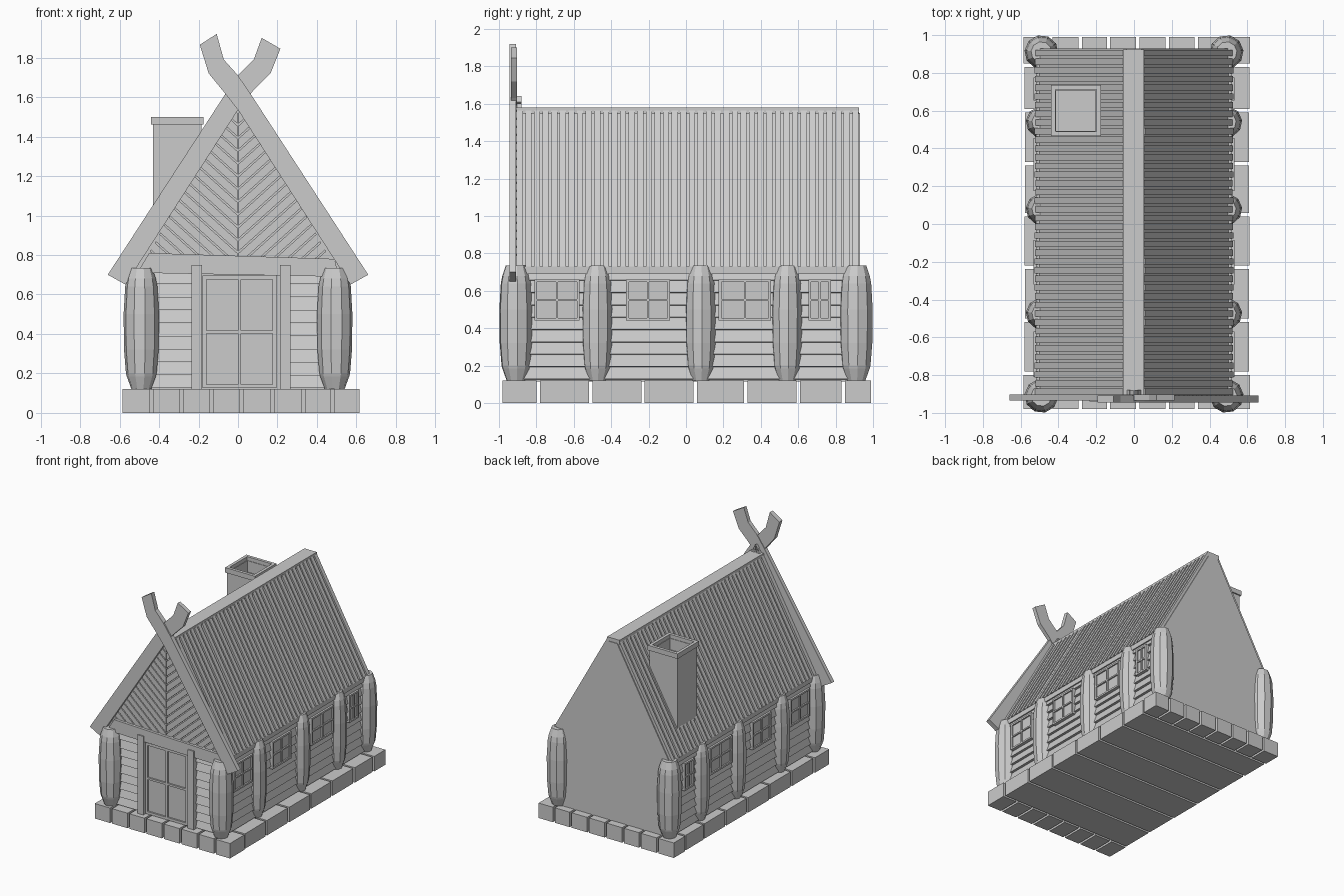
import bpy, bmesh, math, random
from mathutils import Vector

if "Cube" in bpy.data.objects:
    bpy.data.objects.remove(bpy.data.objects["Cube"])

random.seed(4)
XZ = lambda u, v, d: (u, d, v)      # profile in x-z, depth along y
YZ = lambda u, v, d: (d, u, v)      # profile in y-z, depth along x


def prism(bm, pts, d0, d1, f=XZ):
    a = [bm.verts.new(f(u, v, d0)) for u, v in pts]
    b = [bm.verts.new(f(u, v, d1)) for u, v in pts]
    n = len(pts)
    bm.faces.new(a)
    bm.faces.new(b[::-1])
    for i in range(n):
        bm.faces.new((a[i], b[i], b[(i + 1) % n], a[(i + 1) % n]))


def box(bm, u0, u1, v0, v1, d0, d1, f=XZ):
    prism(bm, [(u0, v0), (u1, v0), (u1, v1), (u0, v1)], d0, d1, f)


def finish(bm, name, mirror=False):
    if mirror:
        new = bmesh.ops.duplicate(bm, geom=bm.verts[:] + bm.edges[:] + bm.faces[:])["geom"]
        for v in new:
            if isinstance(v, bmesh.types.BMVert):
                v.co.x *= -1
    bmesh.ops.recalc_face_normals(bm, faces=bm.faces[:])
    me = bpy.data.meshes.new(name)
    bm.to_mesh(me)
    bm.free()
    ob = bpy.data.objects.new(name, me)
    bpy.context.collection.objects.link(ob)
    return ob


def panes(bm, u0, u1, v0, v1, d_glass, d_frame, d_back, w, f):
    """Four-pane frame: glass plate, border and cross bars."""
    um, vm, h = (u0 + u1) / 2, (v0 + v1) / 2, w * 0.4
    box(bm, u0, u1, v0, v1, d_back, d_glass, f)
    for a, b in ((u0, u0 + w), (um - h, um + h), (u1 - w, u1)):
        box(bm, a, b, v0, v1, d_back, d_frame, f)
    for a, b in ((v0, v0 + w), (vm - h, vm + h), (v1 - w, v1)):
        box(bm, u0, u1, a, b, d_back, d_frame, f)


# Stone foundation: full-width slabs, with small blocks at both ends
bm = bmesh.new()
ys = [-0.98, -0.79, -0.51, -0.23, 0.05, 0.32, 0.60, 0.84, 0.99]
xs = [-0.585, -0.44, -0.285, -0.135, 0.02, 0.175, 0.33, 0.48, 0.615]
g = 0.009
for j in range(8):
    y0, y1 = ys[j] + g * (j > 0), ys[j + 1] - g * (j < 7)
    if j in (0, 7):
        for i in range(8):
            box(bm, xs[i] + g * (i > 0), xs[i + 1] - g * (i < 7), 0, 0.12, y0, y1)
    else:
        o = random.uniform(-0.008, 0.0)
        box(bm, xs[0] - o, xs[-1] + o, 0, 0.12, y0, y1)
finish(bm, "foundation_stones")

# House body
bm = bmesh.new()
prism(bm, [(-0.5, 0.115), (0.5, 0.115), (0.5, 0.73), (0.04, 1.55), (-0.04, 1.55), (-0.5, 0.73)], -0.89, 0.93)
finish(bm, "house_body")

# Lapped siding on long walls and front wall
bm = bmesh.new()
bf = bmesh.new()
for k in range(9):
    z0 = 0.125 + k * 0.066
    z1 = z0 + 0.064
    prism(bm, [(0.49, z0), (0.518, z0 + 0.004), (0.503, z1), (0.49, z1)], -0.89, 0.925)
    for a, b in ((-0.47, -0.22), (0.25, 0.47)):
        t = random.uniform(-0.004, 0.004)
        prism(bf, [(-0.88, z0 + t), (-0.912, z0 + t), (-0.894, z1), (-0.88, z1)], a, b, YZ)
finish(bm, "side_siding", True)
finish(bf, "front_siding")

# Faceted log posts
profile = [(0.05, 0.12), (0.074, 0.185), (0.078, 0.2), (0.088, 0.32), (0.09, 0.5),
           (0.082, 0.64), (0.074, 0.68), (0.055, 0.735)]
bm = bmesh.new()
N = 10
for y in (-0.91, -0.475, 0.078, 0.54, 0.91):
    s = 1.0 if abs(y) > 0.9 else 0.92
    rings = []
    for r, z in profile:
        rings.append([bm.verts.new((0.49 + r * s * math.cos(2 * math.pi * i / N + 0.1),
                                    y + r * s * math.sin(2 * math.pi * i / N + 0.1), z)) for i in range(N)])
    for a, b in zip(rings, rings[1:]):
        for i in range(N):
            bm.faces.new((a[i], a[(i + 1) % N], b[(i + 1) % N], b[i]))
    bm.faces.new(rings[0])
    bm.faces.new(rings[-1])
finish(bm, "log_posts", True)

# Side windows
bm = bmesh.new()
for a, b in ((-0.81, -0.57), (-0.32, -0.085), (0.175, 0.455), (0.655, 0.775)):
    panes(bm, a, b, 0.44, 0.66, 0.522, 0.533, 0.49, 0.014, YZ)
finish(bm, "side_windows", True)

# Eave plate above the windows
bm = bmesh.new()
box(bm, 0.49, 0.52, 0.69, 0.73, -0.89, 0.925)
finish(bm, "eave_plates", True)

# Door with four panels
bm = bmesh.new()
panes(bm, -0.18, 0.195, 0.125, 0.695, -0.905, -0.918, -0.88, 0.02, XZ)
finish(bm, "door")

# Door posts and the beam across the front
bm = bmesh.new()
box(bm, -0.235, -0.182, 0.12, 0.75, -0.94, -0.88)
box(bm, 0.212, 0.265, 0.12, 0.75, -0.94, -0.88)
finish(bm, "door_posts")
bm = bmesh.new()
prism(bm, [(-0.51, 0.71), (0.51, 0.69), (0.49, 0.78), (-0.45, 0.81)], -0.93, -0.88)
finish(bm, "front_beam")

# Diagonal gable planks, clipped to half the gable triangle
gable = bmesh.new()
dirv, nrm = Vector((1, -0.9)).normalized(), Vector((0.9, 1)).normalized()
for k in range(24):
    c = Vector((-0.5, 0.75)) + nrm * (k * 0.048)
    q = [c - dirv * 1.5, c + dirv * 1.5, c + dirv * 1.5 + nrm * 0.04, c - dirv * 1.5 + nrm * 0.04]
    b = bmesh.new()
    prism(b, [tuple(p) for p in q], -0.91, -0.88)
    for co, no in (((-0.003, 0, 0), (1, 0, 0)), ((0, 0, 0.78), (0, 0, -1)), ((-0.5, 0, 0.76), (-0.85, 0, 0.48))):
        r = bmesh.ops.bisect_plane(b, geom=b.verts[:] + b.edges[:] + b.faces[:], plane_co=co,
                                   plane_no=no, clear_outer=True)
        edges = [e for e in r["geom_cut"] if isinstance(e, bmesh.types.BMEdge)]
        if edges:
            bmesh.ops.holes_fill(b, edges=edges)
    tmp = bpy.data.meshes.new("plank")
    b.to_mesh(tmp)
    b.free()
    gable.from_mesh(tmp)
    bpy.data.meshes.remove(tmp)
finish(gable, "gable_planks", True)

# Roof slats and ridge cap
bm = bmesh.new()
n = 40
p = (0.935 + 0.905) / n
for i in range(n):
    y = -0.905 + i * p
    t = random.uniform(-0.003, 0.003)
    prism(bm, [(0.495, 0.725), (0.525 + t, 0.73), (0.055 + t, 1.565), (0.035, 1.55)], y, y + p * 0.72)
finish(bm, "roof_slats", True)
bm = bmesh.new()
box(bm, -0.058, 0.052, 1.545, 1.58, -0.905, 0.925)
finish(bm, "ridge_cap")

# Crossed gable boards with curved horn tips
board = [(-0.66, 0.70), (-0.57, 0.65), (0, 1.535), (0.075, 1.63), (0.165, 1.72), (0.215, 1.845),
         (0.12, 1.90), (0.08, 1.79), (0.005, 1.715), (-0.055, 1.63)]
bm = bmesh.new()
prism(bm, board, -0.935, -0.903)
finish(bm, "gable_board_left")
bm = bmesh.new()
prism(bm, [(-u * (0.9 if v > 1.7 else 1), v + (0.02 if v > 1.8 else 0)) for u, v in board], -0.945, -0.908)
finish(bm, "gable_board_right")

# Hollow chimney and its cap rim


def tube(bm, x0, x1, y0, y1, w, z0, z1):
    box(bm, x0, x0 + w, z0, z1, y0, y1)
    box(bm, x1 - w, x1, z0, z1, y0, y1)
    box(bm, x0 + w, x1 - w, z0, z1, y0, y0 + w)
    box(bm, x0 + w, x1 - w, z0, z1, y1 - w, y1)


bm = bmesh.new()
tube(bm, -0.43, -0.185, 0.475, 0.725, 0.018, 0.8, 1.47)
box(bm, -0.415, -0.2, 0.8, 1.38, 0.49, 0.71)
finish(bm, "chimney")
bm = bmesh.new()
tube(bm, -0.44, -0.175, 0.465, 0.735, 0.024, 1.46, 1.5)
finish(bm, "chimney_cap")
